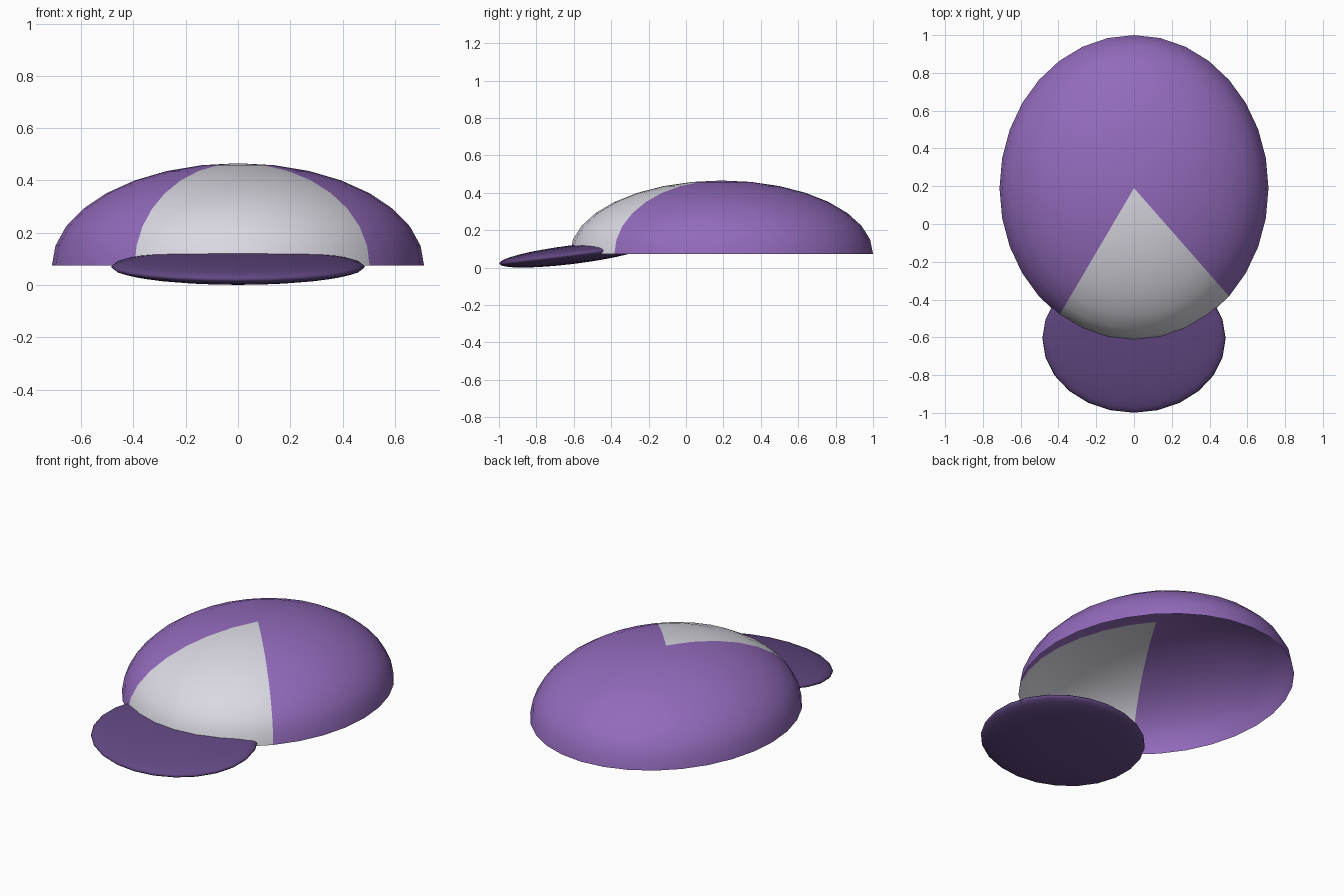
import bpy, bmesh, math
from mathutils import Matrix

cube = bpy.data.objects.get("Cube")
if cube:
    bpy.data.objects.remove(cube, do_unlink=True)


def material(name, rgb):
    mat = bpy.data.materials.new(name)
    mat.use_nodes = True
    color = (*rgb, 1.0)
    mat.diffuse_color = color
    bsdf = next(n for n in mat.node_tree.nodes if n.type == 'BSDF_PRINCIPLED')
    bsdf.inputs["Base Color"].default_value = color
    bsdf.inputs["Roughness"].default_value = 0.8
    return mat


def ellipsoid(segments, rings):
    bm = bmesh.new()
    bmesh.ops.create_uvsphere(bm, u_segments=segments, v_segments=rings, radius=1)
    return bm


def finish(bm, name, center, radii, tilt, mats):
    """Scale, tilt and place the unit shape, then make a smooth object."""
    place = (Matrix.Translation(center) @ Matrix.Rotation(math.radians(tilt), 4, 'X')
             @ Matrix.Diagonal((*radii, 1)))
    bm.transform(place)
    for f in bm.faces:
        f.smooth = True
    mesh = bpy.data.meshes.new(name)
    bm.to_mesh(mesh)
    bm.free()
    for m in mats:
        mesh.materials.append(m)
    obj = bpy.data.objects.new(name, mesh)
    bpy.context.collection.objects.link(obj)
    return obj


purple = material("purple", (0.29, 0.145, 0.50))
white = material("off white", (0.70, 0.69, 0.76))
dark_purple = material("dark purple", (0.12, 0.065, 0.225))

# Crown: open half shell with a white front panel
bm = ellipsoid(32, 16)
lower = [f for f in bm.faces if f.calc_center_median().z < 0]
bmesh.ops.delete(bm, geom=lower, context='FACES')
for f in bm.faces:
    c = f.calc_center_median()
    from_front = math.degrees(math.atan2(c.x, -c.y))
    f.material_index = 1 if -33.75 < from_front < 45 else 0
finish(bm, "cap_crown", (0, 0.19, 0.074), (0.712, 0.81, 0.392), 0, [purple, white])

# Brim: flat tilted disc under the front edge
finish(ellipsoid(24, 16), "cap_brim", (0, -0.606, 0.07), (0.485, 0.396, 0.05), 7, [dark_purple])
